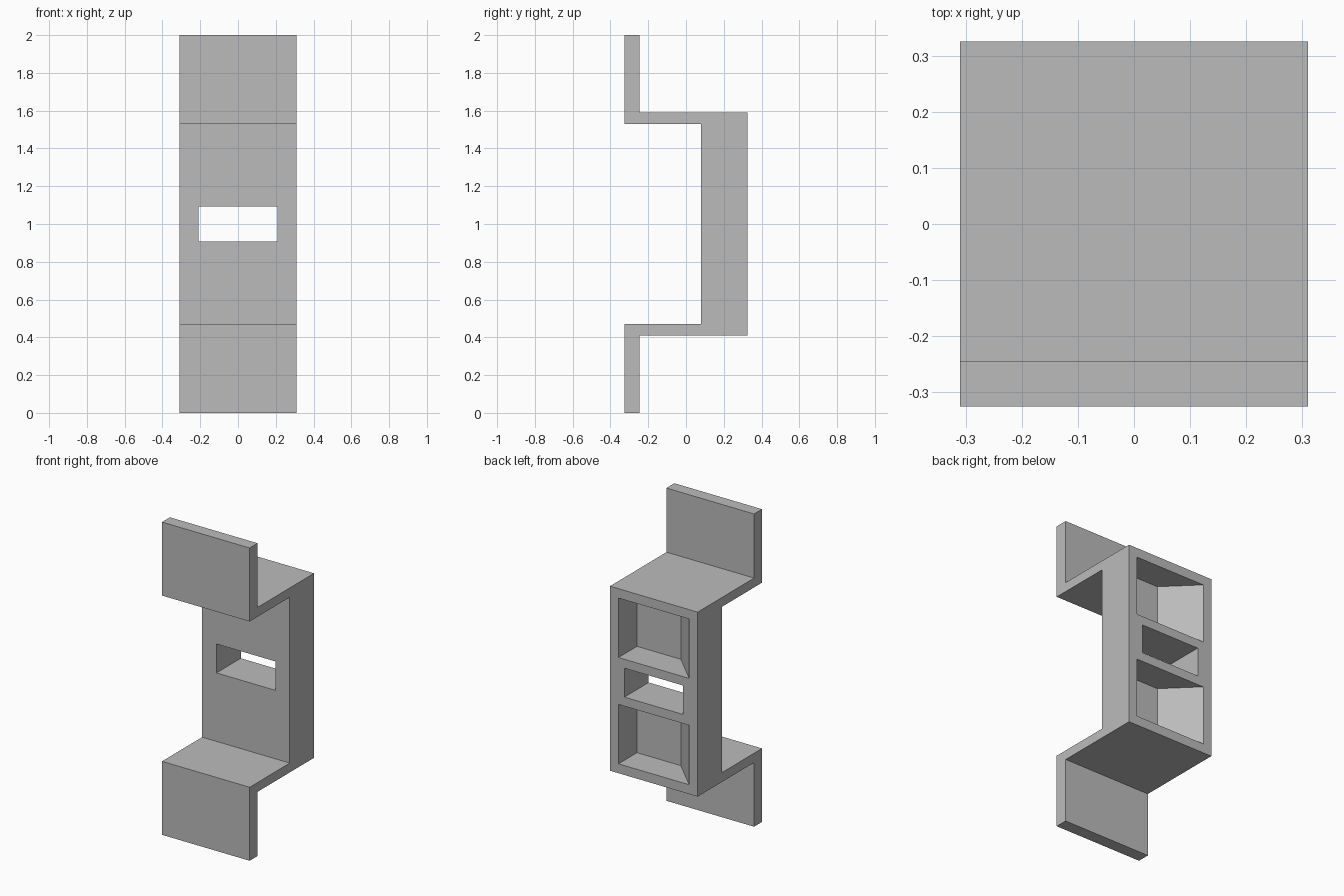
import bpy, bmesh
from mathutils import Vector

if "Cube" in bpy.data.objects:
    bpy.data.objects.remove(bpy.data.objects["Cube"], do_unlink=True)

# Plain grey material
grey = bpy.data.materials.new("plain grey")
grey.use_nodes = True
grey.diffuse_color = (0.5, 0.5, 0.5, 1)
grey.node_tree.nodes["Principled BSDF"].inputs["Base Color"].default_value = (0.5, 0.5, 0.5, 1)


def prism(name, outline, direction):
    """Extrude a closed outline of 3D points along a direction."""
    bm = bmesh.new()
    face = bm.faces.new([bm.verts.new(p) for p in outline])
    new = bmesh.ops.extrude_face_region(bm, geom=[face])["geom"]
    bmesh.ops.translate(bm, vec=Vector(direction),
                        verts=[g for g in new if isinstance(g, bmesh.types.BMVert)])
    bmesh.ops.recalc_face_normals(bm, faces=bm.faces)
    mesh = bpy.data.meshes.new(name)
    bm.to_mesh(mesh)
    bm.free()
    mesh.materials.append(grey)
    obj = bpy.data.objects.new(name, mesh)
    bpy.context.collection.objects.link(obj)
    return obj


def cut(target, cutter):
    """Subtract the cutter from the target, then discard it."""
    cutter.hide_render = True
    mod = target.modifiers.new("cut", 'BOOLEAN')
    mod.operation = 'DIFFERENCE'
    mod.solver = 'EXACT'
    mod.object = cutter
    bpy.context.view_layer.objects.active = target
    bpy.ops.object.modifier_apply(modifier=mod.name)
    bpy.data.objects.remove(cutter, do_unlink=True)


W, FRONT, BACK = 0.31, -0.325, 0.325
MID = 1.0

# Bracket body: lower half of the side profile, mirrored about mid height
half = [(FRONT, 0), (-0.245, 0), (-0.245, 0.41), (BACK, 0.41)]
inner = [(0.08, 0.47), (FRONT, 0.47)]
flip = lambda pts: [(y, 2 * MID - z) for y, z in reversed(pts)]
profile = half + flip(half) + flip(inner) + inner
bracket = prism("bracket", [(-W, y, z) for y, z in profile], (2 * W, 0, 0))

# Slot through the middle of the wall
slot = [(-0.208, 0), (0.208, 0), (0.208, 0.5), (-0.208, 0.5)]
cut(bracket, prism("slot_cutter", [(x, y, 0.908) for x, y in slot], (0, 0, 0.185)))

# Two rear pockets with one slanted side wall, cut past the back face
SLOPE, DEPTH, OVER = 0.19, 0.187, 0.05
slant = SLOPE * OVER / DEPTH
pocket = [(-0.25 - slant, BACK + OVER), (0.25, BACK + OVER),
          (0.25, BACK - DEPTH), (-0.25 + SLOPE, BACK - DEPTH)]
for z in (0.47, 1.15):
    cut(bracket, prism("pocket_cutter", [(x, y, z) for x, y in pocket], (0, 0, 0.38)))
